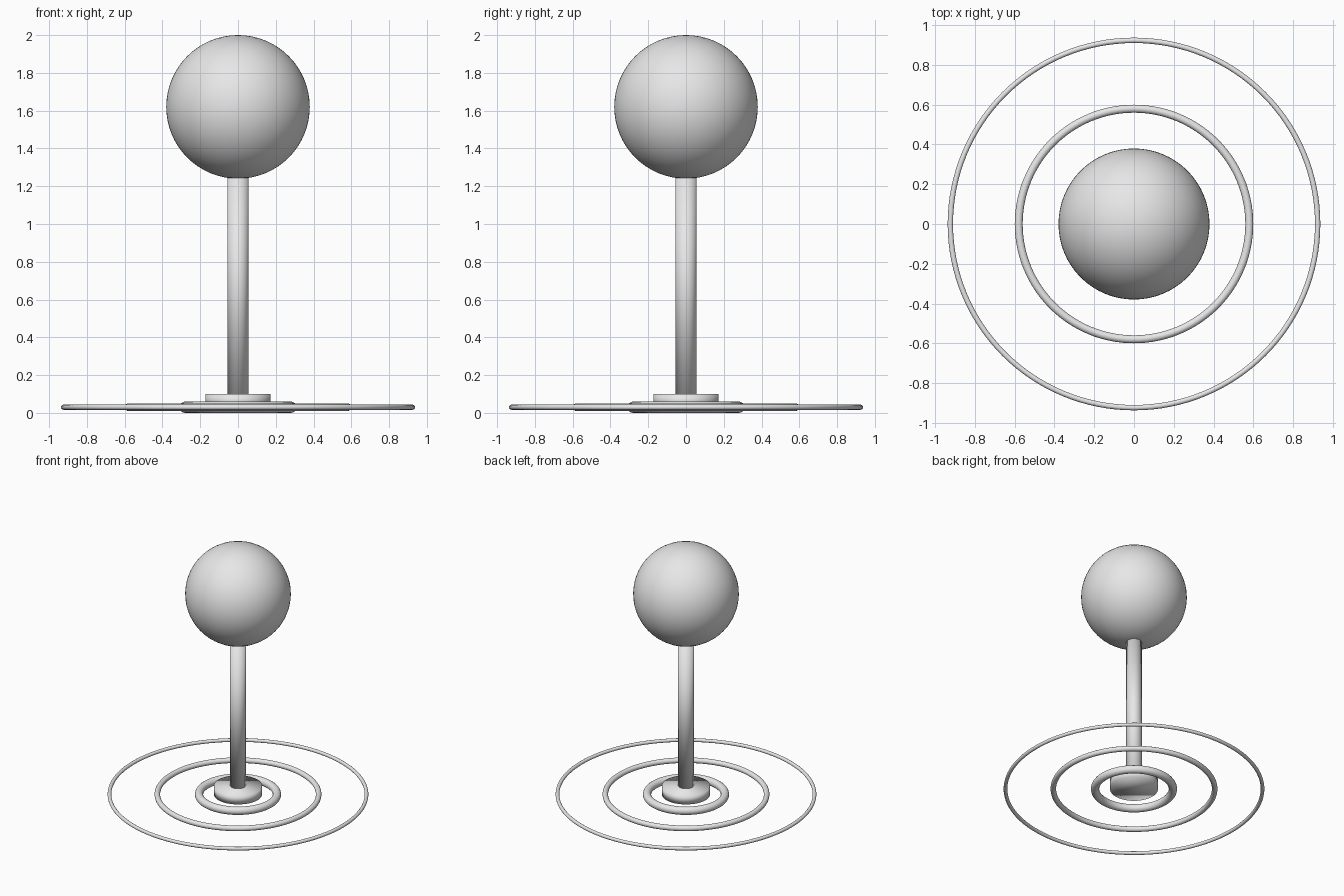
import bpy

# Remove the default cube if it is there
cube = bpy.data.objects.get("Cube")
if cube:
    bpy.data.objects.remove(cube, do_unlink=True)

# Single light grey material
GREY = (0.8, 0.8, 0.8, 1.0)
grey = bpy.data.materials.new("light grey")
grey.use_nodes = True
grey.diffuse_color = GREY
grey.node_tree.nodes["Principled BSDF"].inputs["Base Color"].default_value = GREY


def finish(name):
    """Name, colour and smooth the part that was just added."""
    part = bpy.context.object
    part.name = name
    part.data.materials.append(grey)
    bpy.ops.object.shade_smooth()
    return part


def cylinder(name, radius, bottom, top):
    bpy.ops.mesh.primitive_cylinder_add(
        vertices=64, radius=radius, depth=top - bottom,
        location=(0, 0, (bottom + top) / 2))
    return finish(name)


def ring(name, radius, thickness):
    bpy.ops.mesh.primitive_torus_add(
        major_segments=128, minor_segments=16,
        major_radius=radius, minor_radius=thickness,
        location=(0, 0, 0.03))
    return finish(name)


# Ball on top of the post
bpy.ops.mesh.primitive_uv_sphere_add(
    segments=64, ring_count=32, radius=0.38, location=(0, 0, 1.62))
finish("ball")

# Post and its foot
cylinder("post", 0.056, 0.08, 1.26)
cylinder("foot_disc", 0.173, 0.03, 0.1)

# Concentric rings around the foot, thinner as they widen
ring("inner_ring", 0.28, 0.03)
ring("middle_ring", 0.58, 0.02)
ring("outer_ring", 0.924, 0.0135)
